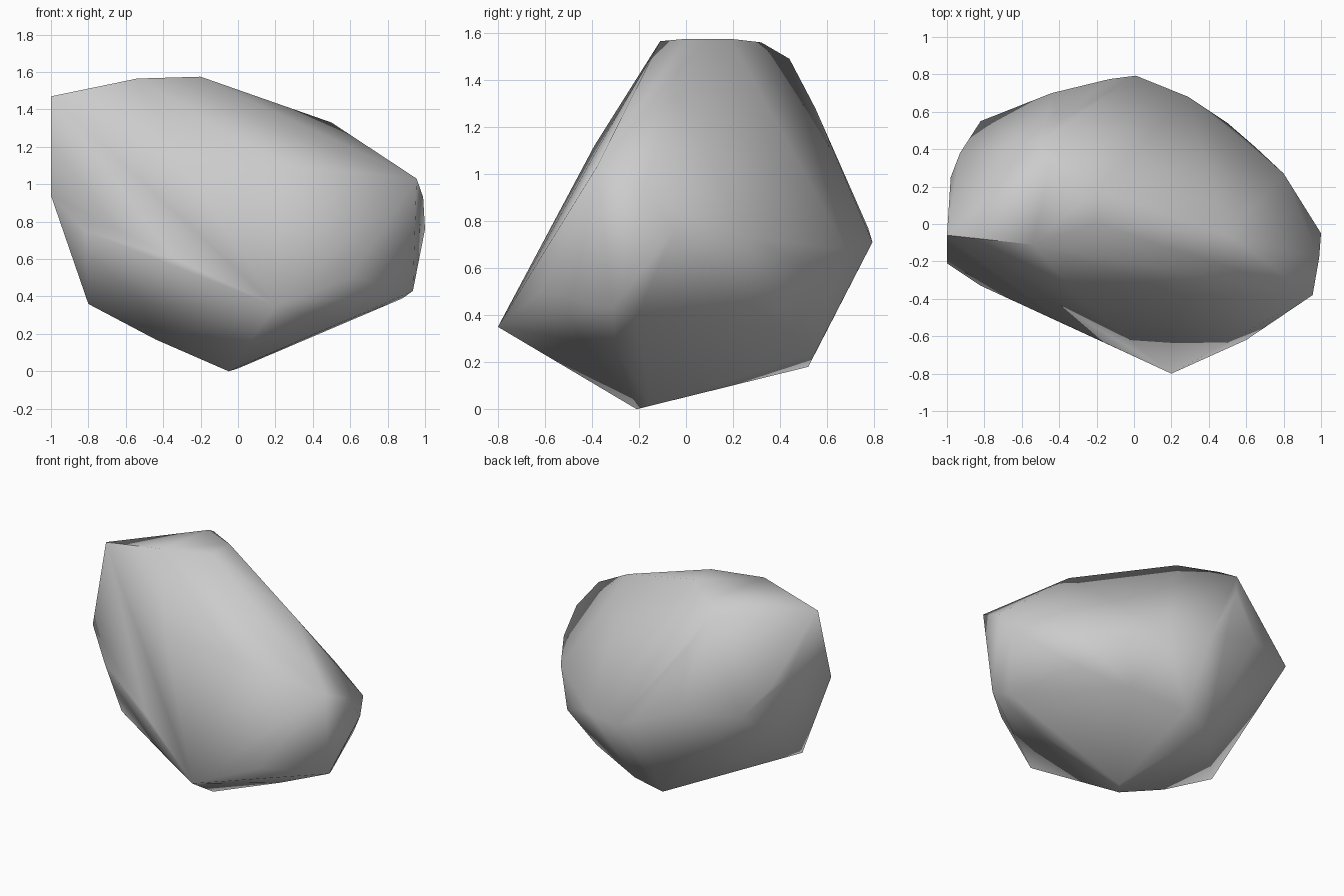
import bpy, bmesh

# Crown: ridge and flat top of the boulder
crown = [(-1, -.06, 1.47), (-.54, -.11, 1.565), (-.2, .0, 1.575), (-.2, .19, 1.575),
         (-.45, .32, 1.56), (-.5, .44, 1.49), (.03, .03, 1.48), (.5, -.06, 1.33),
         (.955, -.38, 1.03), (-.3, -.39, 1.12), (.25, -.38, 1.1), (-.4, .55, 1.28)]

# Waist: the widest outline, running around the middle
waist = [(-1, -.21, .94), (-.98, .25, 1.1), (-.93, .38, 1.06), (-.82, .55, .89),
         (-.44, .70, .88), (-.13, .775, .77), (.01, .793, .71), (.29, .68, .68),
         (.5, .54, .6), (.65, .41, .5), (.8, .27, .73), (.99, -.18, .93),
         (1, -.05, .76), (.6, -.62, .5), (.75, -.48, .48), (.28, -.67, .55),
         (.39, -.69, .47), (.2, -.8, .35), (-.34, -.55, .6), (-.14, -.6, .57),
         (-.82, -.33, .75)]

# Underside: tapers to a single low point
underside = [(-.05, -.21, 0), (0, -.15, .015), (-.18, .52, .18), (.02, .55, .24),
             (.4, .44, .33), (.7, .3, .43), (.88, -.21, .39), (.935, -.31, .43),
             (.55, -.3, .26), (-.44, -.22, .17), (-.8, -.17, .36)]

# Boulder: one faceted shell wrapped around the three sets of corners
bm = bmesh.new()
for p in crown + waist + underside:
    bm.verts.new(p)
bmesh.ops.convex_hull(bm, input=bm.verts[:])
loose = [v for v in bm.verts if not v.link_faces]
bmesh.ops.delete(bm, geom=loose, context='VERTS')
bmesh.ops.recalc_face_normals(bm, faces=bm.faces[:])
mesh = bpy.data.meshes.new("boulder")
bm.to_mesh(mesh)
bm.free()

boulder = bpy.data.objects.new("boulder", mesh)
bpy.context.collection.objects.link(boulder)
bpy.context.view_layer.objects.active = boulder
boulder.select_set(True)
bpy.ops.object.shade_smooth_by_angle(angle=0.9)
